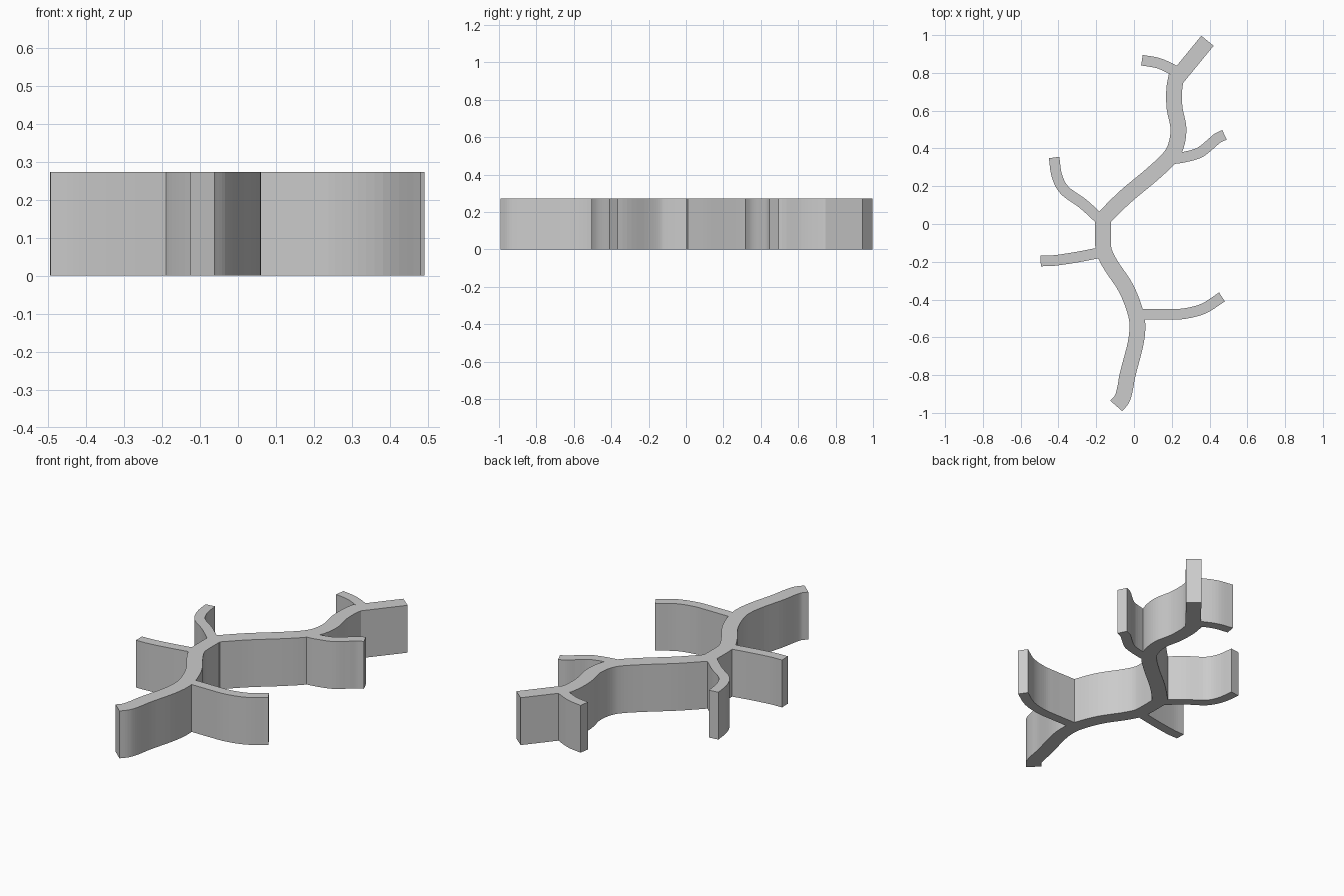
import bpy, bmesh
from mathutils import Vector
from mathutils.geometry import delaunay_2d_cdt

HEIGHT = 0.273
TRUNK, TWIG = 0.084, 0.056   # ribbon widths
STEPS = 5                    # facets per span

cube = bpy.data.objects.get("Cube")
if cube:
    bpy.data.objects.remove(cube, do_unlink=True)


def smooth_path(points):
    """Catmull-Rom curve through the points."""
    p = [Vector(q) for q in points]
    p = [2 * p[0] - p[1]] + p + [2 * p[-1] - p[-2]]
    path = []
    for a, b, c, d in zip(p, p[1:], p[2:], p[3:]):
        for i in range(STEPS):
            t = i / STEPS
            path.append(b + (c - a) * t / 2
                        + (2 * a - 5 * b + 4 * c - d) * t * t / 2
                        + (3 * b - a - 3 * c + d) * t ** 3 / 2)
    return path + [p[-2]]


def ribbon(points, width):
    """Counter-clockwise outline of a strip of even width along a path."""
    path = smooth_path(points)
    left, right = [], []
    for i, q in enumerate(path):
        along = (path[min(i + 1, len(path) - 1)] - path[max(i - 1, 0)]).normalized()
        side = Vector((-along.y, along.x)) * width / 2
        left.append(q + side)
        right.append(q - side)
    return right + left[::-1]


strips = [
    # lower trunk
    ribbon([(-.094, -.963), (-.063, -.925), (-.047, -.87), (-.032, -.79),
            (.008, -.635), (.018, -.53), (0, -.443), (-.045, -.335),
            (-.118, -.225), (-.155, -.155), (-.164, -.1), (-.164, .01)], TRUNK),
    # upper trunk
    ribbon([(-.155, .037), (-.045, .145), (.095, .262), (.187, .35), (.224, .42),
            (.235, .51), (.215, .613), (.213, .71), (.225, .785)], TRUNK),
    # straight tip
    ribbon([(.225, .77), (.389, .97)], TRUNK),
    # front left twig
    ribbon([(.02, -.478), (.18, -.478), (.27, -.474), (.37, -.447), (.466, -.386)], TWIG),
    # front right twig
    ribbon([(-.17, -.15), (-.3, -.175), (-.42, -.193), (-.494, -.196)], TWIG),
    # middle right twig
    ribbon([(-.14, -.015), (-.196, .04), (-.275, .111), (-.367, .178),
            (-.408, .255), (-.423, .352)], TWIG),
    # middle left twig
    ribbon([(.2, .345), (.255, .352), (.343, .376), (.402, .42), (.44, .453),
            (.479, .472)], TWIG),
    # back right twig
    ribbon([(.23, .8), (.2, .82), (.127, .852), (.042, .867)], TWIG),
]

# Merge the strips into one flat outline
corners, loops = [], []
for strip in strips:
    loops.append(list(range(len(corners), len(corners) + len(strip))))
    corners += strip
verts, _, faces, *_ = delaunay_2d_cdt(corners, [], loops, 1, 1e-5)

bm = bmesh.new()
bv = [bm.verts.new((v.x, v.y, 0)) for v in verts]
for f in faces:
    bm.faces.new([bv[i] for i in f])
bmesh.ops.delete(bm, geom=[v for v in bm.verts if not v.link_faces], context='VERTS')
bmesh.ops.dissolve_limit(bm, angle_limit=0.005, verts=bm.verts[:], edges=bm.edges[:])

# Raise the outline into upright walls
grown = bmesh.ops.extrude_face_region(bm, geom=bm.faces[:], use_keep_orig=True)
top = [g for g in grown["geom"] if isinstance(g, bmesh.types.BMVert)]
bmesh.ops.translate(bm, verts=top, vec=(0, 0, HEIGHT))
bmesh.ops.recalc_face_normals(bm, faces=bm.faces[:])

mesh = bpy.data.meshes.new("branching_stem")
bm.to_mesh(mesh)
bm.free()
stem = bpy.data.objects.new("branching_stem", mesh)
bpy.context.collection.objects.link(stem)

# Plain grey
grey = bpy.data.materials.new("light_grey")
grey.use_nodes = True
colour = (0.6, 0.6, 0.6, 1)
grey.diffuse_color = colour
grey.node_tree.nodes["Principled BSDF"].inputs["Base Color"].default_value = colour
mesh.materials.append(grey)
